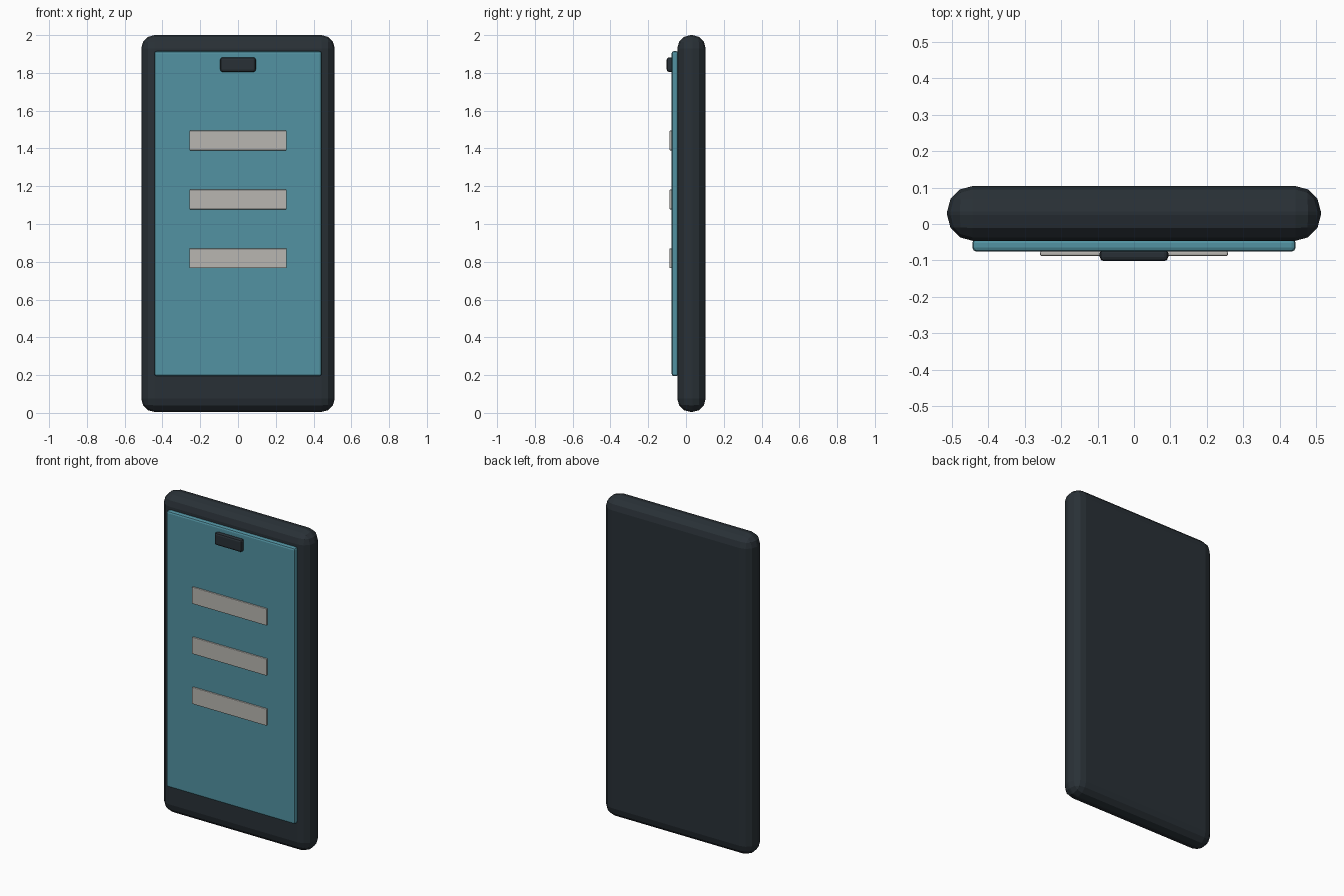
import bpy

if "Cube" in bpy.data.objects:
    bpy.data.objects.remove(bpy.data.objects["Cube"])

def material(name, rgb):
    m = bpy.data.materials.new(name)
    m.diffuse_color = (*rgb, 1)
    m.use_nodes = True
    m.node_tree.nodes["Principled BSDF"].inputs["Base Color"].default_value = m.diffuse_color
    return m

dark = material("dark_casing", (0.022, 0.03, 0.037))
teal = material("teal_screen", (0.085, 0.29, 0.36))
pale = material("pale_bar", (0.48, 0.47, 0.44))

def box(name, x, y, z, bevel, segments, mat):
    """Rounded box: half width x, (min, max) in y and z."""
    bpy.ops.mesh.primitive_cube_add(size=1, location=(0, sum(y) / 2, sum(z) / 2))
    ob = bpy.context.object
    ob.name = name
    ob.scale = (2 * x, y[1] - y[0], z[1] - z[0])
    bpy.ops.object.transform_apply(location=False, rotation=False, scale=True)
    mod = ob.modifiers.new("rounding", 'BEVEL')
    mod.width = bevel
    mod.segments = segments
    ob.data.materials.append(mat)
    return ob

# Casing and raised screen
box("casing", 0.512, (-0.046, 0.104), (0.005, 2.0), 0.07, 3, dark)
box("screen", 0.443, (-0.076, -0.040), (0.195, 1.915), 0.012, 2, teal)

# Speaker slot at the top of the screen
box("speaker", 0.094, (-0.102, -0.068), (1.805, 1.882), 0.012, 2, dark)

# Three list bars on the screen
for i in range(3):
    z = 1.442 - i * 0.312
    box(f"screen_bar_{i + 1}", 0.257, (-0.088, -0.074), (z - 0.052, z + 0.052), 0.004, 2, pale)
